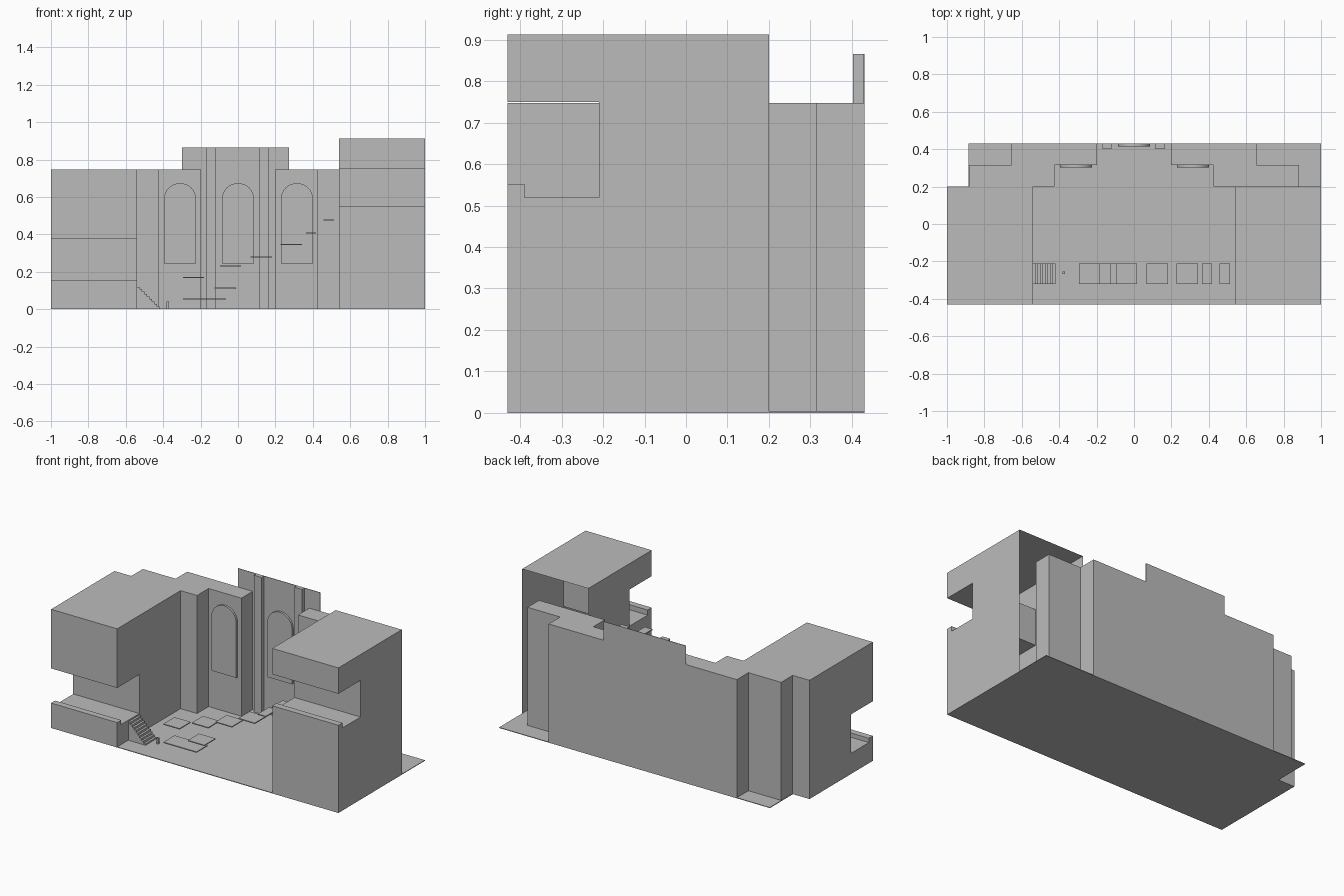
import bpy, bmesh, math

cube = bpy.data.objects.get("Cube")
if cube:
    bpy.data.objects.remove(cube, do_unlink=True)

stone = bpy.data.materials.new("plain_grey")
stone.use_nodes = True
stone.diffuse_color = (0.5, 0.5, 0.5, 1)
bsdf = next(n for n in stone.node_tree.nodes if n.type == 'BSDF_PRINCIPLED')
bsdf.inputs["Base Color"].default_value = (0.5, 0.5, 0.5, 1)


def prism(name, outline, axis, start, end, open_back=None):
    """Extrude a 2D outline along an axis; optionally remove the face at y = open_back."""
    place = {'x': lambda p, t: (t, p[0], p[1]),
             'y': lambda p, t: (p[0], t, p[1]),
             'z': lambda p, t: (p[0], p[1], t)}[axis]
    bm = bmesh.new()
    near = [bm.verts.new(place(p, start)) for p in outline]
    far = [bm.verts.new(place(p, end)) for p in outline]
    bm.faces.new(near)
    bm.faces.new(far[::-1])
    n = len(outline)
    for i in range(n):
        j = (i + 1) % n
        bm.faces.new((near[i], far[i], far[j], near[j]))
    bmesh.ops.recalc_face_normals(bm, faces=bm.faces)
    if open_back is not None:
        back = [f for f in bm.faces
                if all(abs(v.co.y - open_back) < 1e-4 for v in f.verts)]
        bmesh.ops.delete(bm, geom=back, context='FACES')
    mesh = bpy.data.meshes.new(name)
    bm.to_mesh(mesh)
    bm.free()
    mesh.materials.append(stone)
    obj = bpy.data.objects.new(name, mesh)
    bpy.context.collection.objects.link(obj)
    return obj


def box(name, x0, x1, y0, y1, z0, z1):
    return prism(name, [(x0, y0), (x1, y0), (x1, y1), (x0, y1)], 'z', z0, z1)


FRONT, STEP, MID, BACK = -0.43, 0.2, 0.315, 0.43
SLOT, LIP = -0.21, -0.39
INNER, WALL_TOP, RAISED_TOP = 0.54, 0.747, 0.865

# Ground plate with one corner cut away
prism("ground", [(-1, FRONT), (1, FRONT), (1, BACK), (-0.885, BACK),
                 (-0.885, STEP), (-1, STEP)], 'z', 0, 0.004)


# Side blocks with a balcony slot and a low parapet
def balcony_profile(floor, lip, ceiling, top):
    return [(STEP, 0), (FRONT, 0), (FRONT, lip), (LIP, lip), (LIP, floor),
            (SLOT, floor), (SLOT, ceiling), (FRONT, ceiling), (FRONT, top), (STEP, top)]


prism("right_hand_block", balcony_profile(0.13, 0.157, 0.375, WALL_TOP), 'x', -1, -INNER)
prism("left_hand_block", balcony_profile(0.52, 0.552, 0.75, 0.913), 'x', INNER, 1,
      open_back=STEP)

# Stepped back wall, one half on each side
half_wall = [(INNER, STEP), (0.425, STEP), (0.425, MID), (0.197, MID), (0.197, BACK),
             (0.655, BACK), (0.655, MID), (0.883, MID), (0.883, STEP)]
for side, label in ((1, "left"), (-1, "right")):
    prism(label + "_back_wall", [(side * x, y) for x, y in half_wall], 'z', 0, WALL_TOP)

# Thin centre wall with its raised top
prism("centre_wall", [(-0.197, 0), (0.197, 0), (0.197, WALL_TOP), (0.273, WALL_TOP),
                      (0.273, RAISED_TOP), (-0.3, RAISED_TOP), (-0.3, WALL_TOP),
                      (-0.197, WALL_TOP)], 'y', BACK - 0.003, BACK)

# Pilasters
for label, x in (("right", -0.145), ("left", 0.138)):
    box(label + "_pilaster", x - 0.027, x + 0.027, 0.403, BACK, 0, RAISED_TOP)


# Round-headed window panels standing off the wall
def arch(name, x, wall_y, radius=0.086, sill=0.243, spring=0.588, steps=16):
    head = [(x + radius * math.cos(math.pi * i / steps),
             spring + radius * math.sin(math.pi * i / steps)) for i in range(steps + 1)]
    prism(name, [(x - radius, sill), (x + radius, sill)] + head, 'y', wall_y - 0.013, wall_y)


arch("right_arch", -0.31, MID)
arch("centre_arch", 0, BACK - 0.003)
arch("left_arch", 0.315, MID)

# Staircase down from the low balcony
COUNT, RUN, TOP = 9, 0.12, 0.12
stairs = [(-INNER, 0), (-INNER, TOP)]
for i in range(COUNT):
    x = -INNER + RUN * (i + 1) / COUNT
    stairs += [(x, TOP * (1 - i / COUNT)), (x, TOP * (1 - (i + 1) / COUNT))]
prism("stairs", stairs, 'y', -0.32, SLOT)

# Small post
box("post", -0.381, -0.369, -0.267, -0.255, 0, 0.042)

# Floating platforms
platforms = [(-0.295, -0.065, 0.055), (-0.295, -0.183, 0.17), (-0.125, -0.01, 0.112),
             (-0.097, 0.017, 0.23), (0.068, 0.182, 0.28), (0.227, 0.341, 0.345),
             (0.363, 0.418, 0.408), (0.458, 0.512, 0.477)]
for i, (x0, x1, z) in enumerate(platforms):
    box(f"platform_{i + 1}", x0, x1, -0.32, SLOT, z - 0.003, z + 0.003)
